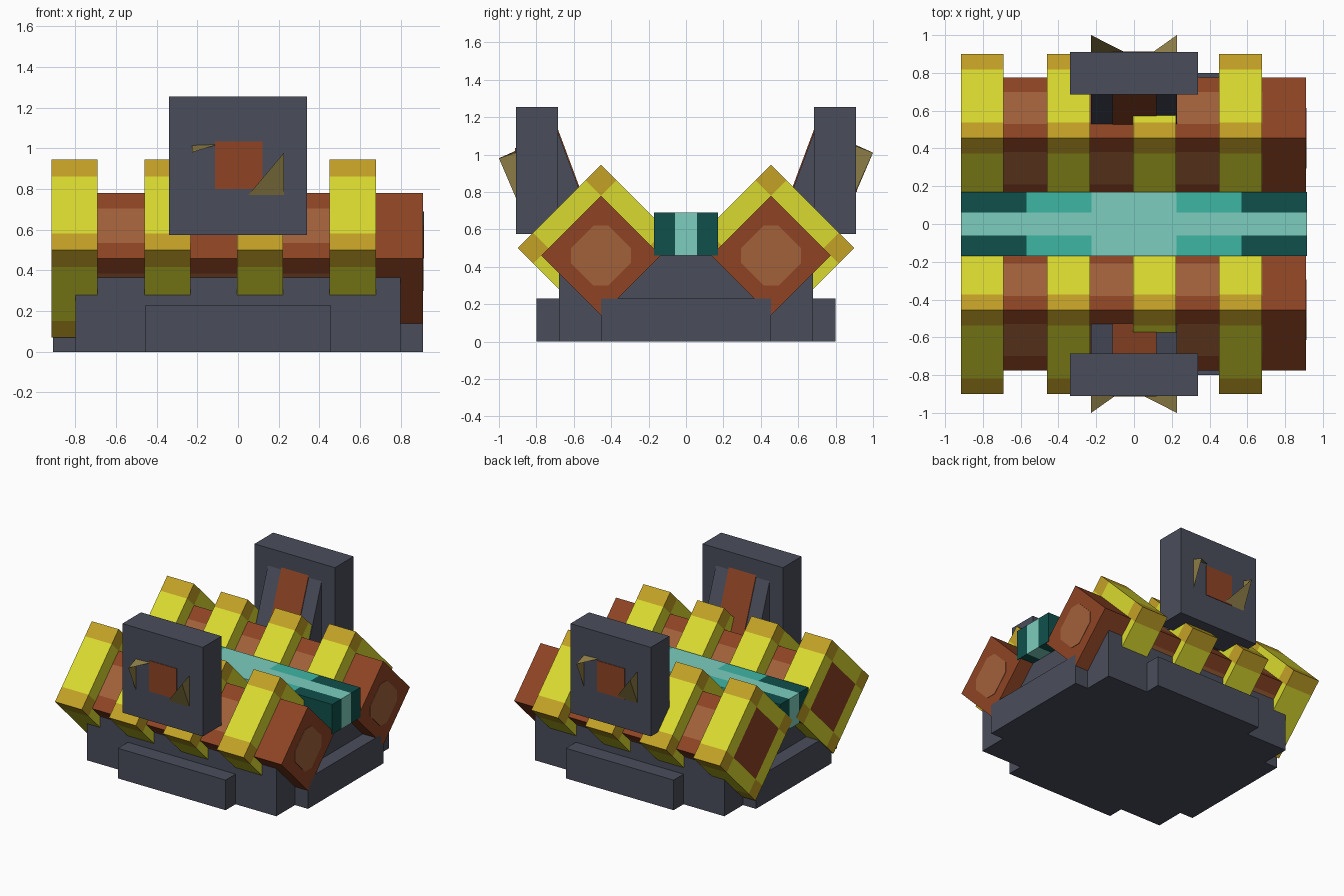
import bpy, bmesh, math
from mathutils import Vector

cube = bpy.data.objects.get("Cube")
if cube:
    bpy.data.objects.remove(cube, do_unlink=True)


def material(name, code):
    rgb = [int(code[i:i + 2], 16) / 255 for i in (0, 2, 4)]
    lin = [c / 12.92 if c < 0.04 else ((c + 0.055) / 1.055) ** 2.4 for c in rgb] + [1]
    m = bpy.data.materials.new(name)
    m.use_nodes = True
    m.diffuse_color = lin
    m.node_tree.nodes["Principled BSDF"].inputs["Base Color"].default_value = lin
    return m


GREY = material("slate grey", "4A4D5B")
YELLOW = material("yellow", "DADA30")
GOLD = material("gold", "C3A126")
BROWN = material("rust brown", "8E4424")
TAN = material("light brown", "A2613A")
PALE = material("pale teal", "7CCDBD")
TEAL = material("teal", "3DB6A3")
DARK = material("dark teal", "10504B")
OLIVE = material("olive", "8C7C46")


def finish(name, bm, mats, closed=True):
    if closed:
        bmesh.ops.recalc_face_normals(bm, faces=bm.faces[:])
    me = bpy.data.meshes.new(name)
    bm.to_mesh(me)
    bm.free()
    for m in mats:
        me.materials.append(m)
    ob = bpy.data.objects.new(name, me)
    bpy.context.collection.objects.link(ob)
    return ob


def box(name, x, y, z, mat):
    bm = bmesh.new()
    bmesh.ops.create_cube(bm, size=1)
    for v in bm.verts:
        v.co = [lo + (c + 0.5) * (hi - lo) for c, (lo, hi) in zip(v.co, (x, y, z))]
    return finish(name, bm, [mat])


def prism(name, points, x0, x1, mat):
    """Extrude a closed (y, z) outline along x."""
    bm = bmesh.new()
    face = bm.faces.new([bm.verts.new((x0, y, z)) for y, z in points])
    ext = bmesh.ops.extrude_face_region(bm, geom=[face])
    for v in ext["geom"]:
        if isinstance(v, bmesh.types.BMVert):
            v.co.x = x1
    return finish(name, bm, [mat])


def tilted(side, a, b):
    """Diagonal section axes to (y, z): a points up and out, b up and in."""
    return side * (0.455 + (a - b) / 2), 0.46 + (a + b) / 2


def tilted_block(name, side, cuts_a, cuts_b, x0, x1, mats, rule):
    """Diamond bar whose section is a three by three grid of coloured cells."""
    bm = bmesh.new()
    ends = [[[bm.verts.new((x, *tilted(side, a, b))) for b in cuts_b]
             for a in cuts_a] for x in (x0, x1)]
    for g in ends:
        for i in range(3):
            for j in range(3):
                f = bm.faces.new((g[i][j], g[i + 1][j], g[i + 1][j + 1], g[i][j + 1]))
                f.material_index = rule(i, j, True)
    g, h = ends
    for k in range(3):
        for e in (0, 3):
            c = min(e, 2)
            f = bm.faces.new((g[e][k], g[e][k + 1], h[e][k + 1], h[e][k]))
            f.material_index = rule(c, k, False)
            f = bm.faces.new((g[k][e], g[k + 1][e], h[k + 1][e], h[k][e]))
            f.material_index = rule(k, c, False)
    return finish(name, bm, mats)


# Stepped base
box("base_body", (-0.8, 0.8), (-0.68, 0.68), (0, 0.46), GREY)
box("base_step_lengthwise", (-0.455, 0.455), (-0.8, 0.8), (0, 0.23), GREY)
box("base_step_crosswise", (-0.91, 0.91), (-0.455, 0.455), (0, 0.23), GREY)


def band_rule(i, j, end):
    if i == 1 and j == 1:
        return 2
    return 1 if i != 1 and j != 1 else 0


def striped(i, j, end):
    return int(not end and (i == 1 or j == 1))


def half_striped(i, j, end):
    return int(striped(i, j, end) and i != 2)


def plain(i, j, end):
    return 0


LOG = (-0.32, -0.17, 0.17, 0.32)
SEGMENTS = [("a", -0.8, -0.23, striped), ("b", -0.23, 0, half_striped),
            ("c", 0, 0.68, striped), ("end", 0.68, 0.91, plain)]
for side, label in ((-1, "front"), (1, "back")):
    # Diamond log with light stripes
    for tag, x0, x1, rule in SEGMENTS:
        tilted_block(f"{label}_log_{tag}", side, LOG, LOG, x0, x1, [BROWN, TAN], rule)
    # Light plate with clipped corners on the log end
    octagon = [(0.2, 0.12), (0.12, 0.2), (-0.12, 0.2), (-0.2, 0.12),
               (-0.2, -0.12), (-0.12, -0.2), (0.12, -0.2), (0.2, -0.12)]
    prism(f"{label}_log_end_plate", [tilted(side, a, b) for a, b in octagon],
          0.909, 0.913, TAN)
    # Yellow bands with gold corners
    for n in range(4):
        x0 = -0.917 + n * 0.456
        tilted_block(f"{label}_band_{n + 1}", side, (-0.375, -0.21, 0.32, 0.485),
                     (-0.405, -0.24, 0.32, 0.485), x0, x0 + 0.227,
                     [YELLOW, GOLD, BROWN], band_rule)

# Central teal bar, its faces coloured by distance from the middle
bm = bmesh.new()
xs = (-0.915, -0.57, -0.225, 0.225, 0.57, 0.915)
ys = (-0.17, -0.06, 0.06, 0.17)
bmesh.ops.create_cube(bm, size=1)
for v in bm.verts:
    v.co = (v.co.x * 1.83, v.co.y * 0.34, 0.575 + v.co.z * 0.23)
for axis, cuts in ((Vector((1, 0, 0)), xs[1:-1]), (Vector((0, 1, 0)), ys[1:-1])):
    for c in cuts:
        bmesh.ops.bisect_plane(bm, geom=bm.verts[:] + bm.edges[:] + bm.faces[:],
                               plane_co=axis * c, plane_no=axis)
for f in bm.faces:
    c = f.calc_center_median()
    if abs(c.y) < 0.05 or abs(c.x) < 0.22:
        f.material_index = 0
    else:
        f.material_index = 1 if abs(c.x) < 0.57 else 2
finish("teal_bar", bm, [PALE, TEAL, DARK])


def horn(name, side, tip, corner, arm, leg):
    """Two thin triangles meeting on a ridge that runs to the tip."""
    bm = bmesh.new()
    t, c, a, l = [bm.verts.new((side * x, side * y, z)) for x, y, z in (tip, corner, arm, leg)]
    bm.faces.new((t, c, a))
    bm.faces.new((t, l, c))
    finish(name, bm, [OLIVE], closed=False)


# Upright panels; the back one is the front one turned half round
for s, label in ((1, "front"), (-1, "back")):
    def flip(lo, hi):
        return tuple(sorted((s * lo, s * hi)))

    box(f"{label}_panel", (-0.34, 0.34), flip(-0.91, -0.685), (0.575, 1.255), GREY)
    box(f"{label}_panel_square", flip(-0.113, 0.12), flip(-0.914, -0.9), (0.8, 1.035), BROWN)
    wedge = [(-0.7, 1.16), (-0.51, 0.65), (-0.7, 0.577)]
    prism(f"{label}_wedge", [(s * y, z) for y, z in wedge], -0.227, 0.227, GREY)
    stripe = [(-0.694, 1.16), (-0.504, 0.65), (-0.512, 0.65), (-0.702, 1.16)]
    prism(f"{label}_wedge_stripe", [(s * y, z) for y, z in stripe], -0.113, 0.118, BROWN)
    z = 0 if s > 0 else 0.03
    horn(f"{label}_upper_horn", s, (-0.227, -1, 0.98 + z), (-0.227, -0.91, 1.015 + z),
         (-0.1, -0.91, 1.02 + z), (-0.227, -0.91, 0.78 + z))
    horn(f"{label}_lower_horn", s, (0.227, -1, 0.98 + z), (0.227, -0.91, 0.77 + z),
         (0.05, -0.91, 0.77 + z), (0.227, -0.91, 1.01 + z))
